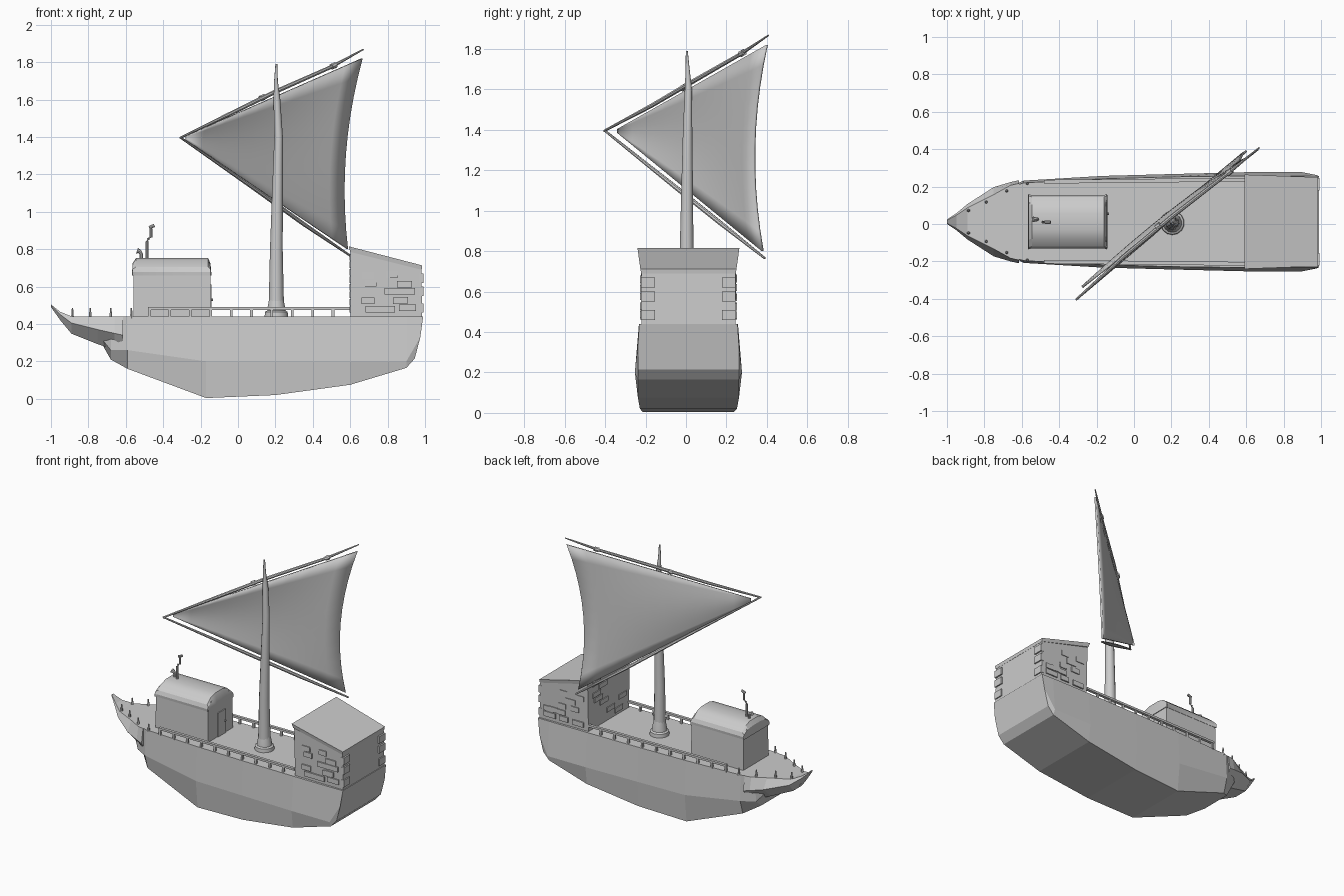
import bpy, bmesh, math, random
from mathutils import Vector

random.seed(4)
CY = 0.012  # hull centre line


def make(name, verts, faces, smooth=None):
    me = bpy.data.meshes.new(name)
    me.from_pydata([tuple(v) for v in verts], [], faces)
    bm = bmesh.new()
    bm.from_mesh(me)
    bmesh.ops.recalc_face_normals(bm, faces=bm.faces)
    bm.to_mesh(me)
    bm.free()
    ob = bpy.data.objects.new(name, me)
    bpy.context.collection.objects.link(ob)
    if smooth:
        bpy.context.view_layer.objects.active = ob
        ob.select_set(True)
        bpy.ops.object.shade_smooth_by_angle(angle=math.radians(smooth))
        ob.select_set(False)
    return ob


def loft(name, rings, smooth=None):
    n = len(rings[0])
    verts = [p for r in rings for p in r]
    faces = [(i * n + j, i * n + (j + 1) % n, (i + 1) * n + (j + 1) % n, (i + 1) * n + j)
             for i in range(len(rings) - 1) for j in range(n)]
    faces += [tuple(range(n)), tuple(range((len(rings) - 1) * n, len(rings) * n))]
    return make(name, verts, faces, smooth)


def mirrored(half):
    """half: (x, half width, z) from top to bottom -> closed ring about the centre line"""
    return [(x, CY + w, z) for x, w, z in half] + [(x, CY - w, z) for x, w, z in reversed(half)]


def tube(name, pts, n=8, smooth=40):
    """pts: (x, y, z, radius) along a path"""
    rings = []
    for i, p in enumerate(pts):
        a, b = pts[max(i - 1, 0)], pts[min(i + 1, len(pts) - 1)]
        d = (Vector(b[:3]) - Vector(a[:3])).normalized()
        ref = Vector((0, 0, 1)) if abs(d.z) < 0.9 else Vector((1, 0, 0))
        s = d.cross(ref).normalized()
        t = d.cross(s)
        rings.append([Vector(p[:3]) + p[3] * (s * math.cos(k * math.tau / n) + t * math.sin(k * math.tau / n))
                      for k in range(n)])
    return loft(name, rings, smooth)


def box(name, x0, x1, y0, y1, z0, z1):
    return loft(name, [[(x, y0, z0), (x, y1, z0), (x, y1, z1), (x, y0, z1)] for x in (x0, x1)])


# Hull: x, keel height, then half widths at deck, bilge and keel
hull = [(-0.72, 0.28, 0.155, 0.14, 0.08), (-0.68, 0.21, 0.18, 0.17, 0.11), (-0.59, 0.16, 0.208, 0.22, 0.19),
        (-0.17, 0.004, 0.23, 0.245, 0.225), (0.2, 0.02, 0.24, 0.255, 0.24),
        (0.6, 0.075, 0.245, 0.265, 0.25), (0.9, 0.165, 0.245, 0.265, 0.25)]
rings = [mirrored([(x, wd, 0.44), (x, wm, max(0.2 if x > -0.5 else 0.26, zb + 0.03)), (x, wb, zb)])
         for x, zb, wd, wm, wb in hull]
rings.append(mirrored([(0.99, 0.243, 0.44), (0.975, 0.25, 0.33), (0.945, 0.25, 0.215)]))
loft("hull", rings)

# Prow, flared below its deck edge and rising to a point
prow = [(-0.615, 0.205, 0.44, 0.222, 0.34, 0.16, 0.24), (-0.66, 0.195, 0.44, 0.212, 0.35, 0.13, 0.262),
        (-0.75, 0.145, 0.44, 0.185, 0.37, 0.10, 0.292), (-0.89, 0.075, 0.44, 0.095, 0.405, 0.05, 0.348),
        (-0.95, 0.035, 0.465, 0.045, 0.45, 0.02, 0.42), (-1.0, 0.008, 0.505, 0.012, 0.5, 0.005, 0.49)]
loft("prow", [mirrored([(x, a, za), (x, b, zb), (x, c, zc)]) for x, a, za, b, zb, c, zc in prow])

# Stern castle with a sloping roof slab
loft("stern_castle", [mirrored([(0.602, 0.238, 0.79), (0.602, 0.228, 0.435)]),
                      mirrored([(0.98, 0.232, 0.70), (0.985, 0.232, 0.435)])])
loft("castle_roof", [mirrored([(0.592, 0.252, 0.815), (0.6, 0.246, 0.785)]),
                     mirrored([(0.985, 0.238, 0.713), (0.982, 0.234, 0.69)])])

# Loose planks on the castle sides and front
for side in (-1, 1):
    for i in range(12):
        x = random.uniform(0.62, 0.88)
        z = 0.46 + 0.045 * (i % 5) + random.uniform(0, 0.01)
        y = CY + side * 0.234
        box("castle_plank", x, x + random.uniform(0.05, 0.1), y - 0.006, y + 0.006, z, z + 0.035)
    for z in (0.46, 0.55, 0.62):
        y = CY + side * 0.2
        box("corner_plank", 0.97, 0.992, y - 0.034, y + 0.034, z, z + 0.05)
for i in range(8):
    y = random.uniform(-0.2, 0.12)
    z = 0.46 + 0.04 * i
    box("front_plank", 0.596, 0.606, y, y + 0.09, z, z + 0.033)

# Cabin walls, eave band and rounded roof
loft("cabin_walls", [mirrored([(x, 0.1, 0.72), (x, 0.138, 0.67), (x, 0.142, 0.435)]) for x in (-0.56, -0.148)])
roof = [(-0.566, 0, 0.97), (-0.564, 0.045, 1), (-0.545, 0.075, 0.96),
        (-0.16, 0.075, 0.96), (-0.147, 0.045, 1), (-0.143, 0, 0.97)]
loft("cabin_roof", [mirrored([(x, 0.045 * k, 0.678 + h), (x, 0.095 * k, 0.678 + h * 0.82),
                             (x, 0.138 * k, 0.678 + h * 0.35), (x, 0.148 * k, 0.678), (x, 0.146 * k, 0.66)])
                    for x, h, k in roof], 25)
box("cabin_door", -0.15, -0.142, -0.02, 0.07, 0.44, 0.61)
tube("door_knob", [(-0.145, 0.055, 0.53, 0.006), (-0.134, 0.055, 0.53, 0.006)])

# Stove pipe and small vent on the cabin roof
tube("stove_pipe", [(-0.487, 0.01, 0.74, 0.008), (-0.487, 0.01, 0.84, 0.008), (-0.48, 0.01, 0.855, 0.008),
                    (-0.465, 0.01, 0.865, 0.008), (-0.465, 0.01, 0.91, 0.008)])
tube("pipe_cap", [(-0.475, 0.01, 0.915, 0.009), (-0.447, 0.01, 0.927, 0.009)])
tube("vent", [(-0.518, 0.025, 0.74, 0.009), (-0.518, 0.025, 0.775, 0.009),
              (-0.525, 0.025, 0.787, 0.011), (-0.54, 0.025, 0.792, 0.015)])

# Mast and its stepped foot
tube("mast_foot", [(0.205, 0.006, 0.435, 0.065), (0.205, 0.006, 0.465, 0.062), (0.205, 0.006, 0.472, 0.05),
                   (0.205, 0.006, 0.49, 0.048), (0.205, 0.006, 0.54, 0.038)], 14, 30)
tube("mast", [(0.205, 0.005, 0.44, 0.042), (0.205, 0.003, 0.8, 0.034), (0.212, 0.006, 1.15, 0.028),
              (0.217, 0.008, 1.4, 0.023), (0.208, 0.012, 1.6, 0.018), (0.203, 0.008, 1.7, 0.01),
              (0.205, 0.004, 1.79, 0.005)], 12)

# Yard and boom meeting at the tack
tube("yard", [(-0.31, -0.405, 1.395, 0.006), (-0.05, -0.17, 1.52, 0.011), (0.2, 0.038, 1.642, 0.012),
              (0.5, 0.27, 1.775, 0.01), (0.67, 0.408, 1.868, 0.004)])
tube("boom", [(-0.305, -0.4, 1.395, 0.006), (0.1, -0.05, 1.115, 0.012),
              (0.35, 0.175, 0.935, 0.012), (0.6, 0.39, 0.765, 0.006)])
for x, y, z in ((0.12, -0.02, 1.605), (0.5, 0.27, 1.775)):
    tube("yard_lashing", [(x, y, z, 0.016), (x + 0.022, y + 0.017, z + 0.01, 0.016)])

# Sail: fan from the tack to a hollow trailing edge, gently bellied
tack, low, high = Vector((-0.295, -0.352, 1.397)), Vector((0.585, 0.38, 0.8)), Vector((0.663, 0.4, 1.82))
N = 10
verts = []
for i in range(N + 1):
    for j in range(N + 1):
        u, v = 0.02 + 0.98 * i / N, j / N
        hollow = Vector((-0.05, -0.052, 0)) * 4 * v * (1 - v)
        p = tack.lerp(low.lerp(high, v) + hollow * u * u, u)
        belly = 0.02 * math.sin(math.pi * u) * math.sin(math.pi * v)
        verts.append(p + Vector((-0.64, 0.77, 0)) * belly)
M = N + 1
sail = make("sail", verts, [(i * M + j, i * M + j + 1, (i + 1) * M + j + 1, (i + 1) * M + j)
                            for i in range(N) for j in range(N)], 30)
sol = sail.modifiers.new("thickness", 'SOLIDIFY')
sol.thickness, sol.offset = 0.012, 0

# Side railings and bow pegs
for side in (-1, 1):
    def rail_y(x):
        return CY + side * (0.214 + 0.01 * (x + 0.48))
    rings = []
    for x in (-0.48, 0.6):
        y = rail_y(x)
        rings.append([(x, y - 0.01, 0.475), (x, y + 0.01, 0.475), (x, y + 0.01, 0.49), (x, y - 0.01, 0.49)])
    loft("rail", rings)
    for i in range(10):
        x = -0.473 + 0.109 * i
        y = rail_y(x)
        box("rail_post", x - 0.007, x + 0.007, y - 0.007, y + 0.007, 0.435, 0.48)
    for x, w in ((-0.885, 0.06), (-0.79, 0.105), (-0.68, 0.165), (-0.57, 0.205)):
        y = CY + side * w
        tube("bow_peg", [(x, y, 0.43, 0.009), (x, y, 0.455, 0.007), (x, y, 0.485, 0.004)], 6)
